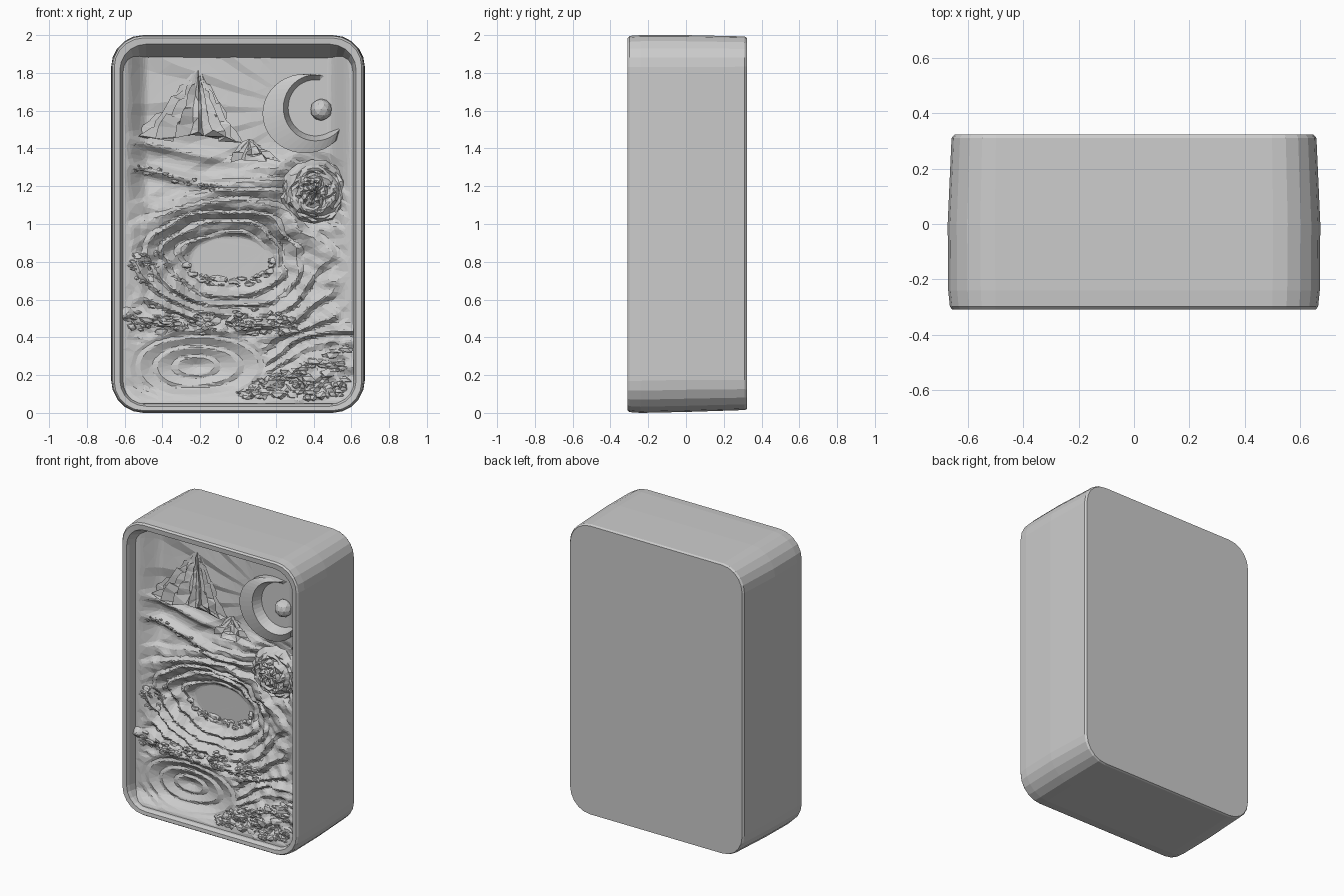
import bpy, bmesh, math, random
from mathutils import Vector, noise

if "Cube" in bpy.data.objects:
    bpy.data.objects.remove(bpy.data.objects["Cube"])

random.seed(7)
FRONT = -0.31


def finish(name, bm, decimate=None):
    bmesh.ops.recalc_face_normals(bm, faces=bm.faces)
    me = bpy.data.meshes.new(name)
    bm.to_mesh(me)
    bm.free()
    ob = bpy.data.objects.new(name, me)
    bpy.context.collection.objects.link(ob)
    if decimate:
        ob.modifiers.new("facets", "DECIMATE").ratio = decimate
    return ob


def smooth(a, b, t):
    t = min(1, max(0, (t - a) / (b - a)))
    return t * t * (3 - 2 * t)


def rounded_rect(x0, x1, z0, z1, r, n=5):
    pts = []
    for i, (cx, cz) in enumerate([(x1 - r, z1 - r), (x0 + r, z1 - r), (x0 + r, z0 + r), (x1 - r, z0 + r)]):
        for k in range(n + 1):
            a = math.pi / 2 * (i + k / n)
            pts.append((cx + r * math.cos(a), cz + r * math.sin(a)))
    return pts


def loft(bm, loops):
    for a, b in zip(loops, loops[1:]):
        for i in range(len(a)):
            j = (i + 1) % len(a)
            bm.faces.new((a[i], a[j], b[j], b[i]))


# Case: back plate, sides, rim and sloping inner wall in one loft
# (half width, bottom z, top z, radius, y)
sections = [(0.648, 0.02, 1.985, 0.15, 0.322), (0.658, 0.015, 1.993, 0.16, 0.31),
            (0.672, 0.005, 2.0, 0.17, 0.0), (0.670, 0.0, 2.0, 0.17, -0.24),
            (0.664, 0.004, 1.996, 0.165, -0.298), (0.655, 0.012, 1.985, 0.155, -0.309),
            (0.626, 0.035, 1.952, 0.14, -0.306), (0.618, 0.045, 1.942, 0.13, -0.285),
            (0.585, 0.06, 1.87, 0.10, -0.10), (0.58, 0.065, 1.865, 0.10, -0.06)]
bm = bmesh.new()
loops = [[bm.verts.new((x, y, z)) for x, z in rounded_rect(-w, w, z0, z1, r)] for w, z0, z1, r, y in sections]
loft(bm, loops)
bm.faces.new(loops[0])
bm.faces.new(loops[-1])
finish("case", bm)


# Relief panel: depth behind the front plane as a function of x, z
def ellipse(x, z, cx, cz, rx, rz):
    return math.hypot((x - cx) / rx, (z - cz) / rz)


def ridge(v):
    f = v % 1.0
    return f / 0.7 if f < 0.7 else (1 - f) / 0.3


def relief_depth(x, z):
    n = noise.noise(Vector((x * 3, z * 3, 1.7)))
    n2 = noise.noise(Vector((x * 4, z * 9, 8.1)))
    fine = noise.noise(Vector((x * 14, z * 18, 4.2)))
    # sky with faint rays spreading left from the moon
    ang = math.atan2(z - 1.6, x - 0.36)
    sky = 0.185 - 0.012 * ridge(ang * 3.5 + 0.2 * n) * smooth(0.1, 0.5, 0.36 - x)
    # swirling land around the central lake
    e1 = ellipse(x, z, -0.04, 0.81, 0.21, 0.125)
    land = 0.205 - 0.09 * smooth(0.9, 2.6, e1)
    swirl = e1 * 1.9 + n * 1.3 + 0.5 * n2 + 0.5 * x
    land -= 0.036 * ridge(swirl) * (0.6 + 0.8 * abs(n2)) * smooth(0.95, 1.25, e1)
    land -= 0.022 * fine * smooth(1.0, 1.3, e1)
    t = smooth(1.08, 1.34, z - 0.10 * math.sin(4 * x + 0.6) + 0.03 * n)
    d = land * (1 - t) + sky * t
    # long dunes falling from the left under the mountain
    for z0, amp in ((1.44, 0.035), (1.30, 0.045)):
        c = z0 - 0.22 * (x + 0.55) + 0.12 * (x + 0.3) ** 2
        d -= amp * math.exp(-((z - c) / 0.03) ** 2) * smooth(0.35, -0.45, x)
    # hollow around the spiral dome
    d += 0.05 * (1 - smooth(0.7, 1.25, ellipse(x, z, 0.40, 1.17, 0.2, 0.18)))
    # lower pool with concentric ripples
    e2 = ellipse(x, z, -0.22, 0.25, 0.36, 0.18)
    k = 1 - smooth(0.95, 1.2, e2)
    pool = 0.14 - 0.045 * e2 - 0.014 * ridge(e2 * 3.2 + 0.4 * n)
    d = d * (1 - k) + pool * k
    # broken banks: middle band and lower right corner
    bank = math.exp(-((z - 0.48 + 0.08 * x) / 0.07) ** 2)
    d -= bank * (0.03 + 0.03 * fine)
    corner = smooth(0.0, 0.22, x * 0.45 + 0.25 - z + 0.04 * n) * smooth(-0.02, 0.15, x)
    d = d * (1 - corner) + (0.05 - 0.035 * fine) * corner
    # the panel curls forward into the side walls and the foot
    side = smooth(0.47, 0.61, abs(x))
    foot = smooth(0.15, 0.05, z)
    d = d * (1 - side) + min(d, 0.075) * side
    d = d * (1 - foot) + min(d, 0.035) * foot
    return max(0.012, d)


NX, NZ = 130, 200
bm = bmesh.new()
grid = []
for j in range(NZ + 1):
    row = []
    for i in range(NX + 1):
        x = -0.612 + 1.224 * i / NX
        z = 0.05 + 1.86 * j / NZ
        if 0 < i < NX and 0 < j < NZ:
            x += random.uniform(-0.002, 0.002)
            z += random.uniform(-0.002, 0.002)
        row.append(bm.verts.new((x, FRONT + relief_depth(x, z), z)))
    grid.append(row)
for j in range(NZ):
    for i in range(NX):
        bm.faces.new((grid[j][i], grid[j][i + 1], grid[j + 1][i + 1], grid[j + 1][i]))
bmesh.ops.triangulate(bm, faces=bm.faces)
finish("relief_panel", bm, 0.16)


# Mountains: craggy half cones leaning on the panel
def mountain(name, px, top, base, left, right, thick, y, rings, segs):
    bm = bmesh.new()
    loops = []
    crag = [1.15 if s % 2 else random.uniform(0.5, 0.85) for s in range(segs)]
    for k in range(1, rings + 1):
        t = k / rings
        loop = []
        for s in range(segs):
            a = 2 * math.pi * s / segs
            c = math.cos(a)
            w = (right if c > 0 else left) * t
            r = crag[s] * random.uniform(0.8, 1.2)
            z = top - (top - base) * t + random.uniform(-0.9, 0.9) * (top - base) / rings
            z += 0.12 * (base - top) * t * abs(c)
            loop.append(bm.verts.new((px + w * c * min(r, 1.1), y + thick * t * r * math.sin(a), z)))
        loops.append(loop)
    loft(bm, loops)
    tip = bm.verts.new((px, y, top))
    for s in range(segs):
        bm.faces.new((tip, loops[0][s], loops[0][(s + 1) % segs]))
    bm.faces.new(loops[-1])
    bmesh.ops.triangulate(bm, faces=bm.faces)
    finish(name, bm)


mountain("main_peak", -0.21, 1.82, 1.49, 0.33, 0.22, 0.09, -0.135, 11, 36)
mountain("small_peak", 0.06, 1.45, 1.35, 0.13, 0.17, 0.09, -0.145, 5, 18)

# Crescent moon: thick on the lower left, sinking into the sky at the upper right
bm = bmesh.new()
N = 40
rim_low, rim_top, hollow_top, hollow_low = [], [], [], []
for s in range(N):
    a = 2 * math.pi * s / N
    sink = 0.085 * smooth(0.3, 0.8, math.cos(a - math.radians(25)))
    ox, oz = 0.355 + 0.225 * math.cos(a), 1.585 + 0.21 * math.sin(a)
    ix, iz = 0.41 + 0.17 * math.cos(a), 1.615 + 0.175 * math.sin(a)
    rim_low.append(bm.verts.new((ox, -0.10, oz)))
    rim_top.append(bm.verts.new((ox, -0.17 + sink, oz)))
    hollow_top.append(bm.verts.new((ix, -0.19 + sink, iz)))
    hollow_low.append(bm.verts.new((0.41 + (ix - 0.41) * 0.85, -0.125, 1.615 + (iz - 1.615) * 0.85)))
loft(bm, [rim_low, rim_top, hollow_top, hollow_low])
bm.faces.new(hollow_low)
finish("crescent_moon", bm)

# Small orb beside the moon
bm = bmesh.new()
bmesh.ops.create_icosphere(bm, subdivisions=2, radius=0.058)
for v in bm.verts:
    v.co += Vector((0.44, -0.135, 1.605))
finish("orb", bm)

# Spiral dome on the right bank
bm = bmesh.new()
loops = []
for k in range(13):
    t = k / 12
    loop = []
    for s in range(30):
        a = 2 * math.pi * s / 30
        r = 0.03 + 0.97 * t
        lift = 0.10 * math.sqrt(max(0, 1 - 0.98 * t * t))
        lift += 0.025 * ridge(t * 3 + a / (2 * math.pi)) + random.uniform(-0.014, 0.014)
        r *= random.uniform(0.97, 1.03)
        loop.append(bm.verts.new((0.41 + 0.185 * r * math.cos(a), -0.13 - lift,
                                  1.17 + 0.17 * r * math.sin(a))))
    loops.append(loop)
loft(bm, loops)
bm.faces.new(loops[0])
bmesh.ops.triangulate(bm, faces=bm.faces)
finish("spiral_dome", bm)


# Rock clusters: jagged low-poly stones sunk into the relief
def rocks(name, count, place, lo, hi):
    bm = bmesh.new()
    for _ in range(count):
        x, z = place()
        x = max(-0.57, min(0.57, x))
        z = max(0.08, z)
        r = random.uniform(lo, hi)
        y = FRONT + max(r * 0.7, relief_depth(x, z))
        made = bmesh.ops.create_icosphere(bm, subdivisions=1, radius=r)["verts"]
        sx, sz = random.uniform(0.9, 1.8), random.uniform(0.5, 1.0)
        for v in made:
            v.co *= random.uniform(0.5, 1.25)
            v.co = Vector((x + v.co.x * sx, y + v.co.y * 0.7, z + v.co.z * sz))
    finish(name, bm)


def corner_spot():
    x = random.uniform(0.0, 0.58)
    return x, random.uniform(0.08, 0.12 + 0.42 * x)


def shore_spot():
    a = random.uniform(math.radians(175), math.radians(375))
    return -0.04 + 0.23 * math.cos(a), 0.79 + random.uniform(0.08, 0.13) * math.sin(a)


def ridge_spot():
    x = random.uniform(-0.55, -0.12)
    return x, 1.30 - 0.25 * (x + 0.55) + random.gauss(0, 0.012)


rocks("corner_rocks", 150, corner_spot, 0.012, 0.034)
rocks("bank_rocks", 110, lambda: (random.uniform(-0.56, 0.3), random.gauss(0.48, 0.03)), 0.012, 0.03)
rocks("shore_rocks", 45, shore_spot, 0.01, 0.025)
rocks("ridge_rocks", 25, ridge_spot, 0.008, 0.018)
rocks("left_rocks", 30, lambda: (random.uniform(-0.57, -0.42), random.uniform(0.68, 0.85)), 0.01, 0.022)
